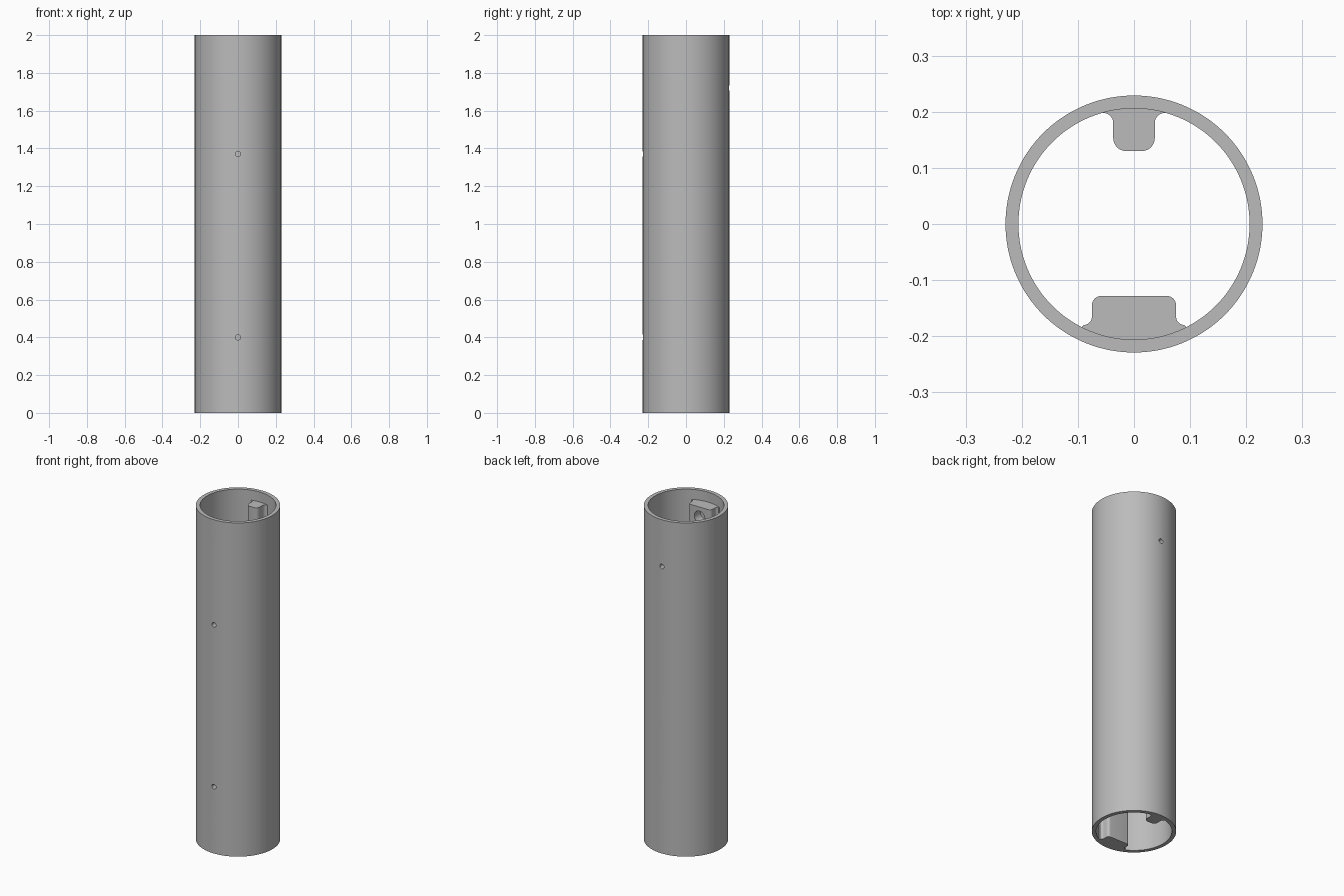
import bpy, bmesh, math
from mathutils import Matrix

cube = bpy.data.objects.get("Cube")
if cube:
    bpy.data.objects.remove(cube, do_unlink=True)

OUTER, INNER, HEIGHT, RIB_TOP = 0.229, 0.206, 2.0, 1.94

grey = bpy.data.materials.new("plain grey")
grey.use_nodes = True
colour = (0.5, 0.5, 0.5, 1)
grey.diffuse_color = colour
grey.node_tree.nodes["Principled BSDF"].inputs["Base Color"].default_value = colour


def make_object(name, bm):
    bmesh.ops.recalc_face_normals(bm, faces=bm.faces)
    mesh = bpy.data.meshes.new(name)
    bm.to_mesh(mesh)
    bm.free()
    mesh.materials.append(grey)
    obj = bpy.data.objects.new(name, mesh)
    bpy.context.collection.objects.link(obj)
    return obj


def prism(name, outline, z0, z1):
    bm = bmesh.new()
    face = bm.faces.new([bm.verts.new((x, y, z0)) for x, y in outline])
    ext = bmesh.ops.extrude_face_region(bm, geom=[face])
    top = [v for v in ext["geom"] if isinstance(v, bmesh.types.BMVert)]
    bmesh.ops.translate(bm, verts=top, vec=(0, 0, z1 - z0))
    return make_object(name, bm)


def arc(cx, cy, r, a0, a1, steps=8):
    angles = [math.radians(a0 + (a1 - a0) * i / steps) for i in range(steps + 1)]
    return [(cx + r * math.cos(a), cy + r * math.sin(a)) for a in angles]


def combine(body, other, operation):
    mod = body.modifiers.new(other.name, "BOOLEAN")
    mod.operation, mod.solver, mod.object = operation, "EXACT", other
    bpy.context.view_layer.objects.active = body
    bpy.ops.object.modifier_apply(modifier=mod.name)
    bpy.data.objects.remove(other, do_unlink=True)


def rib(name, side, half, reach, corner, fillet, foot):
    """Rounded rib with filleted feet; side is the sign of its y position."""
    right = arc(half - corner, reach + corner, corner, -90, 0)
    right += arc(half + fillet, foot - fillet, fillet, 180, 90)
    wall = (INNER + OUTER) / 2
    edge = math.degrees(math.acos((half + fillet) / wall)) - 3
    right += arc(0, 0, wall, edge, 90)[:-1]
    left = [(-x, y) for x, y in reversed(right)]
    outline = [(x, y * side) for x, y in right + [(0, wall)] + left]
    return prism(name, outline, 0, RIB_TOP)


def drill(name, radius, y0, y1, z):
    bm = bmesh.new()
    place = Matrix.Translation((0, (y0 + y1) / 2, z)) @ Matrix.Rotation(math.pi / 2, 4, "X")
    bmesh.ops.create_cone(bm, cap_ends=True, segments=32, radius1=radius,
                          radius2=radius, depth=y1 - y0, matrix=place)
    return make_object(name, bm)


# Hollow tube
tube = prism("tube", arc(0, 0, OUTER, 0, 360, 128)[:-1], 0, HEIGHT)
combine(tube, prism("bore", arc(0, 0, INNER, 0, 360, 128)[:-1], -0.1, HEIGHT + 0.1), "DIFFERENCE")

# Inner ribs, ending below the top rim
combine(tube, rib("back_rib", 1, 0.037, 0.13, 0.023, 0.018, 0.198), "UNION")
combine(tube, rib("front_rib", -1, 0.075, 0.128, 0.017, 0.015, 0.18), "UNION")

# Screw holes through wall and rib, and the blind pocket in the front rib
for z in (0.40, 1.37):
    combine(tube, drill("front_hole", 0.014, -0.3, -0.1, z), "DIFFERENCE")
combine(tube, drill("back_hole", 0.014, 0.1, 0.3, 1.72), "DIFFERENCE")
combine(tube, drill("pocket", 0.035, -0.185, -0.1, 1.88), "DIFFERENCE")

# Smooth walls with crisp edges
bpy.ops.object.select_all(action="DESELECT")
tube.select_set(True)
bpy.context.view_layer.objects.active = tube
bpy.ops.object.shade_smooth_by_angle(angle=math.radians(30))
